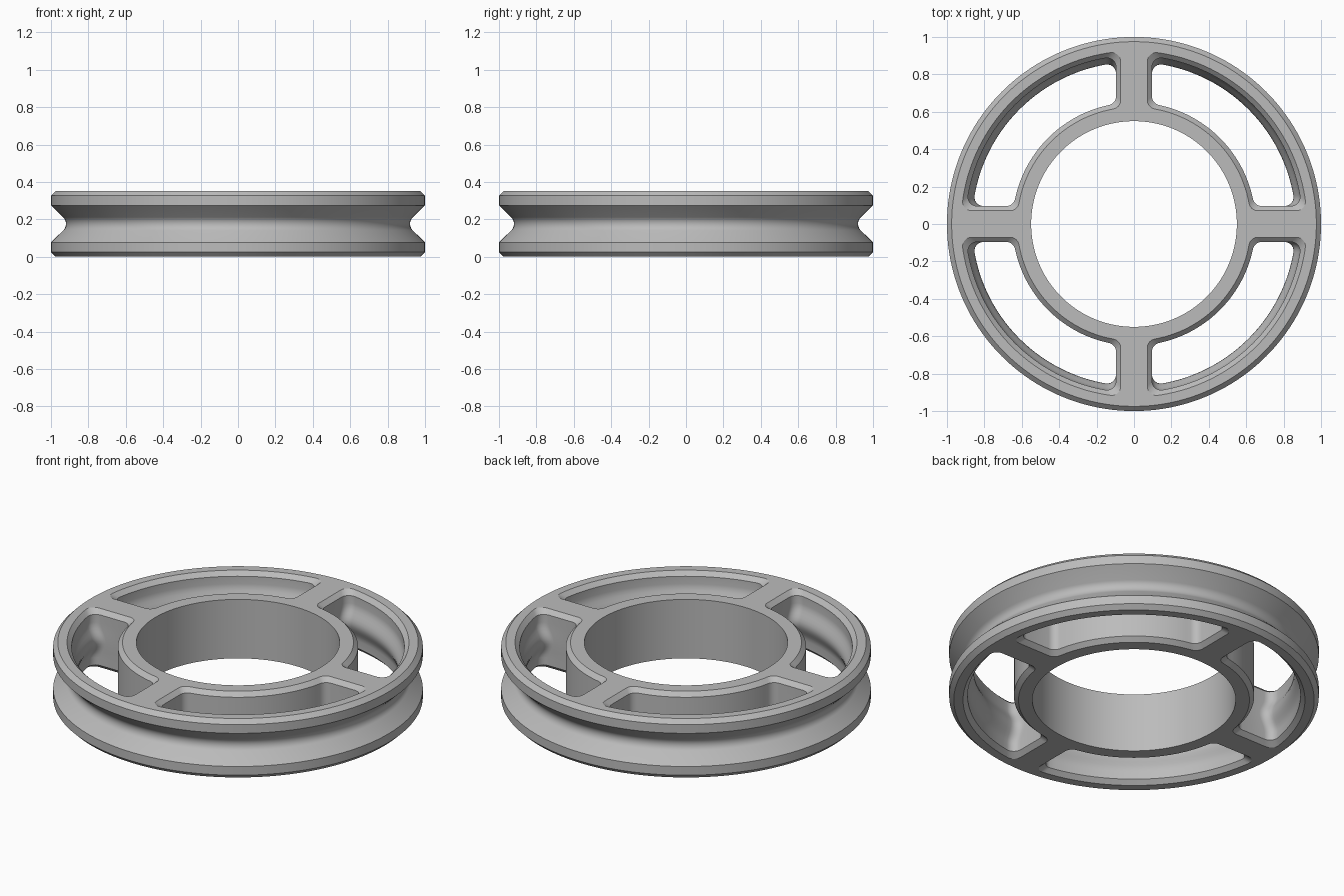
import bpy, bmesh, math
from math import pi, sin, cos, sqrt, asin

H = 0.352          # total height
MID = H / 2
CH = 0.025         # chamfer size

cube = bpy.data.objects.get("Cube")
if cube:
    bpy.data.objects.remove(cube)

metal = bpy.data.materials.new("grey metal")
metal.use_nodes = True
GREY = (0.5, 0.5, 0.5, 1)
metal.diffuse_color = GREY
metal.node_tree.nodes["Principled BSDF"].inputs["Base Color"].default_value = GREY


def make_object(name, bm):
    bmesh.ops.recalc_face_normals(bm, faces=bm.faces)
    mesh = bpy.data.meshes.new(name)
    bm.to_mesh(mesh)
    bm.free()
    obj = bpy.data.objects.new(name, mesh)
    bpy.context.collection.objects.link(obj)
    mesh.materials.append(metal)
    return obj


def skin(bm, rings, closed):
    """Join rings of equal point count with quads."""
    rows = [[bm.verts.new(p) for p in ring] for ring in rings]
    n = len(rows[0])
    for a, b in zip(rows, rows[1:] + rows[:1] if closed else rows[1:]):
        for i in range(n):
            j = (i + 1) % n
            bm.faces.new((a[i], a[j], b[j], b[i]))
    return rows


# Wheel body: bore, chamfered rims and rounded V groove, turned about z
R = 0.05
lower = [(0.55, 0), (1 - CH, 0), (1, CH), (1, 0.077)]
groove = [(0.92 + R * (1 - cos(a)), MID + R * sin(a))
          for a in (math.radians(d) for d in range(-45, 46, 9))]
upper = [(r, H - z) for r, z in reversed(lower)]
SEG = 160
bm = bmesh.new()
skin(bm, [[(r * cos(2 * pi * i / SEG), r * sin(2 * pi * i / SEG), z)
           for i in range(SEG)] for r, z in lower + groove + upper], True)
wheel = make_object("pulley_wheel", bm)


def arc(cx, cy, r, a, b, n):
    return [(cx + r * cos(a + (b - a) * i / n), cy + r * sin(a + (b - a) * i / n))
            for i in range(n + 1)]


def pocket_outline(grow, r_out, fillet=0.048):
    """Quarter window between two spokes with rounded corners."""
    r_in, r_out, hw = 0.65 - grow, r_out + grow, 0.096 - grow
    cy = hw + fillet
    d_in, d_out = r_in + fillet, r_out - fillet
    a_in, a_out = asin(cy / d_in), asin(cy / d_out)
    half = arc(0, 0, r_in, pi / 4, a_in, 14)
    half += arc(sqrt(d_in ** 2 - cy ** 2), cy, fillet, a_in + pi, 1.5 * pi, 6)[1:]
    half += arc(sqrt(d_out ** 2 - cy ** 2), cy, fillet, -pi / 2, a_out, 6)
    half += arc(0, 0, r_out, a_out, pi / 4, 18)[1:]
    return half + [(y, x) for x, y in reversed(half[1:-1])]


# Window cutters: chamfered mouths, outer wall bulging inward behind the groove
E = 0.01
levels = [(-E, CH + E, 0.9), (CH, 0, 0.9)]
for i in range(13):
    t = i / 12
    z = 0.07 + t * (H - 0.14)
    levels.append((z, 0, 0.9 - 0.034 * (0.5 - 0.5 * cos(2 * pi * t))))
levels += [(H - CH, 0, 0.9), (H + E, CH + E, 0.9)]
bm = bmesh.new()
for q in range(4):
    c, s = round(cos(q * pi / 2)), round(sin(q * pi / 2))
    rows = skin(bm, [[(c * x - s * y, s * x + c * y, z)
                      for x, y in pocket_outline(g, r)] for z, g, r in levels], False)
    bm.faces.new(rows[0])
    bm.faces.new(rows[-1])
cutter = make_object("window_cutter", bm)
cutter.hide_render = True

# Cut the windows, leaving hub, four spokes and rim
cut = wheel.modifiers.new("windows", 'BOOLEAN')
cut.operation = 'DIFFERENCE'
cut.solver = 'EXACT'
cut.object = cutter
bpy.ops.object.select_all(action='DESELECT')
wheel.select_set(True)
bpy.context.view_layer.objects.active = wheel
bpy.ops.object.modifier_apply(modifier=cut.name)
bpy.data.objects.remove(cutter)
bpy.ops.object.shade_smooth_by_angle(angle=math.radians(25))
